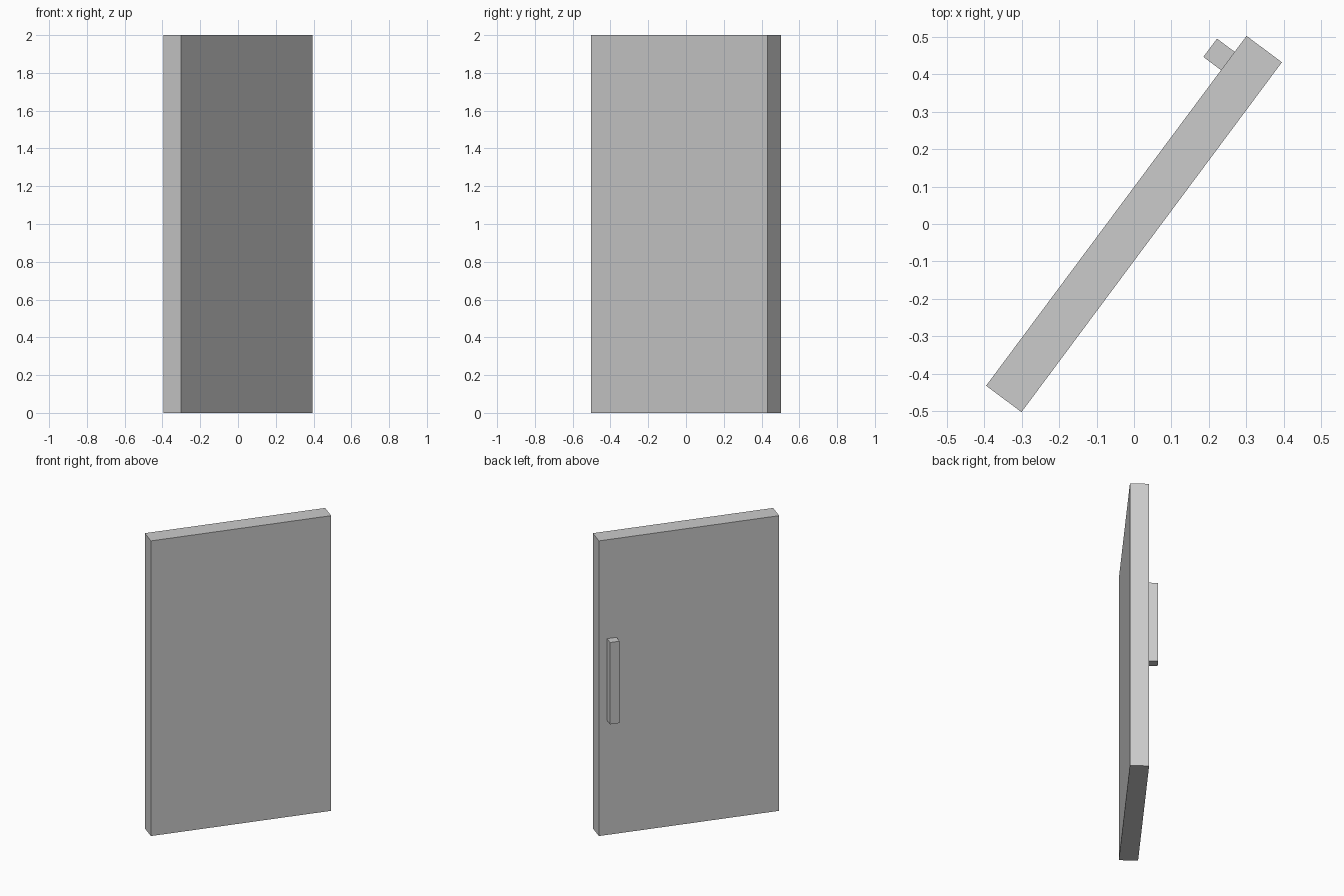
import bpy
from math import atan2
from mathutils import Matrix

if "Cube" in bpy.data.objects:
    bpy.data.objects.remove(bpy.data.objects["Cube"])

# Door swing direction in plan
ROT = Matrix.Rotation(atan2(0.935, 0.696), 4, 'Z')


def box(name, u, v, z):
    """Box given by (min, max) along the door, across it, and in height."""
    spans = (u, v, z)
    centre = [(a + b) / 2 for a, b in spans]
    size = [b - a for a, b in spans]
    bpy.ops.mesh.primitive_cube_add(size=1)
    obj = bpy.context.object
    obj.name = name
    obj.data.transform(ROT @ Matrix.Translation(centre) @ Matrix.Diagonal((*size, 1)))
    return obj


# Door slab
box("door_panel", (-0.583, 0.583), (-0.059, 0.059), (0, 2))

# Pull handle on the back face, near the free edge
box("door_handle", (0.469, 0.53), (0.059, 0.118), (0.775, 1.33))
